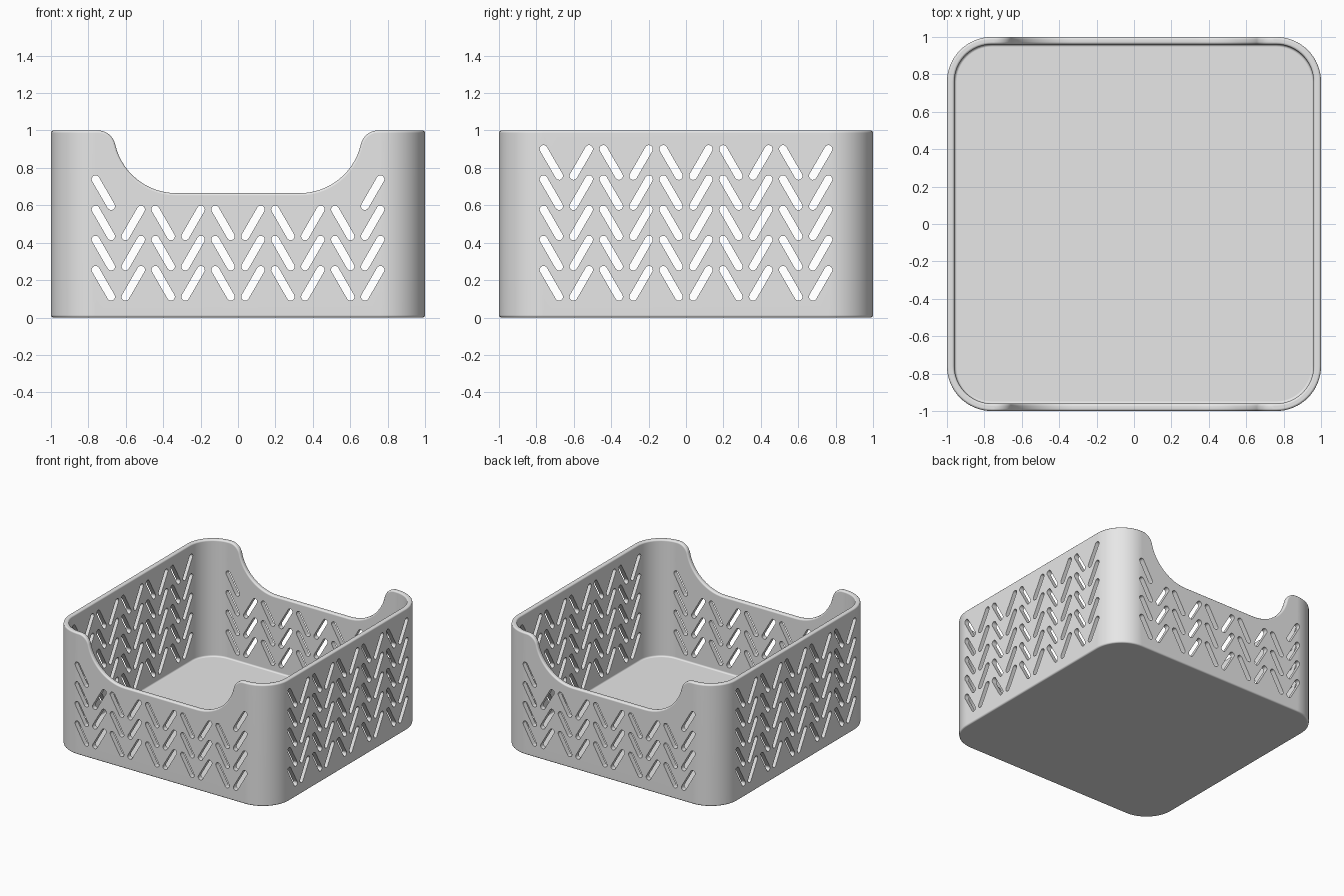
import bpy
import bmesh
from math import atan2, cos, pi, sin

if "Cube" in bpy.data.objects:
    bpy.data.objects.remove(bpy.data.objects["Cube"], do_unlink=True)

WALL, RADIUS, HEIGHT = 0.04, 0.24, 1.0


def arc(cx, cz, r, start, end, steps):
    """Points along a circular arc."""
    angles = [start + (end - start) * i / steps for i in range(steps + 1)]
    return [(cx + r * cos(a), cz + r * sin(a)) for a in angles]


def rounded_square(half, r):
    c = half - r
    pts = []
    for i, (sx, sy) in enumerate([(1, 1), (-1, 1), (-1, -1), (1, -1)]):
        pts += arc(sx * c, sy * c, r, i * pi / 2, (i + 1) * pi / 2, 16)
    return pts


def slot(cx, cz, lean):
    """Leaning round-ended outline; lean is +1 for / and -1 for a mirrored one."""
    tilt, half, r = pi / 2 - lean * pi / 6, 0.083, 0.021
    dx, dz = half * cos(tilt), half * sin(tilt)
    top = arc(cx + dx, cz + dz, r, tilt - pi / 2, tilt + pi / 2, 8)
    low = arc(cx - dx, cz - dz, r, tilt + pi / 2, tilt + 3 * pi / 2, 8)
    return top + low


def prisms(name, outlines, low, high, place):
    """Extrude each 2D outline from low to high; place maps (u, v, depth) to 3D."""
    bm = bmesh.new()
    for pts in outlines:
        a, b = [[bm.verts.new(place(u, v, d)) for u, v in pts] for d in (low, high)]
        bm.faces.new(a)
        bm.faces.new(b)
        for i in range(len(pts)):
            j = (i + 1) % len(pts)
            bm.faces.new((a[i], a[j], b[j], b[i]))
    bmesh.ops.recalc_face_normals(bm, faces=bm.faces)
    mesh = bpy.data.meshes.new(name)
    bm.to_mesh(mesh)
    bm.free()
    obj = bpy.data.objects.new(name, mesh)
    bpy.context.collection.objects.link(obj)
    return obj


def upright(u, v, d):
    return (u, v, d)


def front_back(u, v, d):
    return (u, d, v)


def left_right(u, v, d):
    return (d, u, v)


# Solid body and the cutters
basket = prisms("basket", [rounded_square(1, RADIUS)], 0, HEIGHT, upright)
bpy.context.view_layer.objects.active = basket
basket.select_set(True)


def apply(kind, **settings):
    mod = basket.modifiers.new(kind.title(), kind)
    for key, value in settings.items():
        setattr(mod, key, value)
    bpy.ops.object.modifier_apply(modifier=mod.name)


def cut(cutter):
    cutter.hide_render = True
    apply("BOOLEAN", operation="DIFFERENCE", solver="EXACT", object=cutter)
    bpy.data.objects.remove(cutter, do_unlink=True)


# Hollow inside
cut(prisms("hollow_cutter", [rounded_square(1 - WALL, RADIUS - WALL)],
           WALL, HEIGHT + 0.2, upright))

# Dipped opening in the front and back walls
big, small, drop = 0.335, 0.095, 0.095
bx = 0.33
sx = bx + ((big + small) ** 2 - drop ** 2) ** 0.5
meet = atan2(-drop, sx - bx)
right = arc(bx, HEIGHT, big, -pi / 2, meet, 14)
right += arc(sx, HEIGHT - drop, small, pi + meet, pi / 2, 10)[1:]
right += [(sx + 0.012, HEIGHT + 0.005), (sx + 0.012, HEIGHT + 0.3)]
left = [(-x, z) for x, z in reversed(right)]
cut(prisms("opening_cutter", [right + left], -1.3, 1.3, front_back))

# Soft rim, base and floor edges
apply("BEVEL", width=0.013, segments=3, limit_method="ANGLE",
      angle_limit=pi / 4, use_clamp_overlap=False)

# Herringbone slots through opposite walls
columns = range(10)
front_slots, side_slots = [], []
for row in range(5):
    for col in columns:
        shape = slot(-0.72 + 0.16 * col, 0.183 + 0.1615 * row, 1 if col % 2 else -1)
        side_slots.append(shape)
        if row < 3 or (row == 3 and col in (0, 9)):
            front_slots.append(shape)
cut(prisms("front_slot_cutter", front_slots, -1.3, 1.3, front_back))
cut(prisms("side_slot_cutter", side_slots, -1.3, 1.3, left_right))

# Grey plastic and smooth shading
grey = bpy.data.materials.new("light grey plastic")
grey.use_nodes = True
colour = (0.8, 0.8, 0.8, 1)
grey.diffuse_color = colour
grey.node_tree.nodes["Principled BSDF"].inputs["Base Color"].default_value = colour
basket.data.materials.clear()
basket.data.materials.append(grey)
bpy.ops.object.shade_smooth_by_angle(angle=pi / 5)
normals = basket.modifiers.new("Flat walls", "WEIGHTED_NORMAL")
normals.keep_sharp = True
